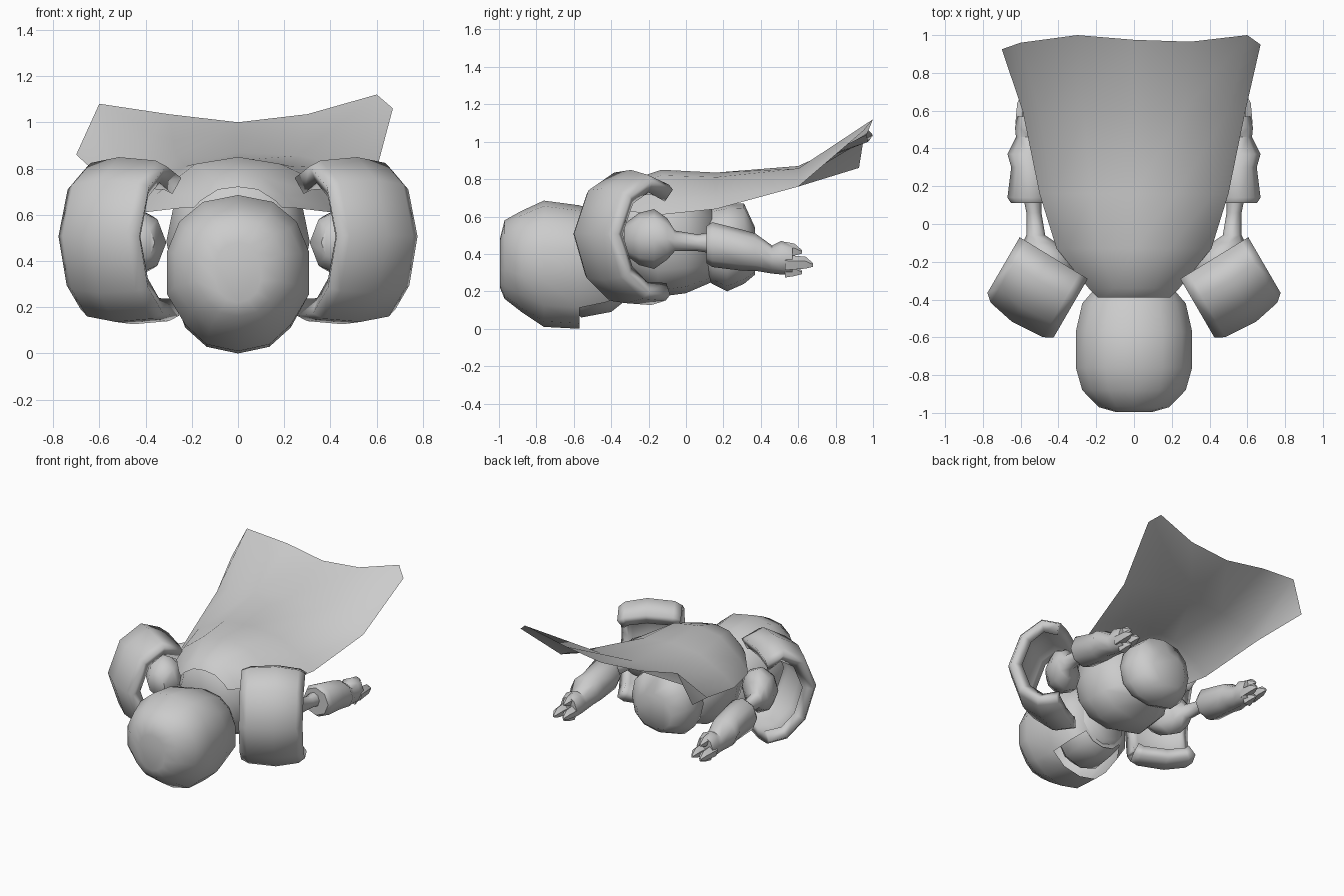
import bpy, bmesh
from math import sin, cos, pi, radians, copysign
from mathutils import Vector

if "Cube" in bpy.data.objects:
    bpy.data.objects.remove(bpy.data.objects["Cube"])

grey = bpy.data.materials.new("plain_grey")
grey.use_nodes = True
colour = (0.6, 0.6, 0.6, 1)
grey.diffuse_color = colour
grey.node_tree.nodes["Principled BSDF"].inputs["Base Color"].default_value = colour


def finish(name, bm, angle=50):
    """Turn a bmesh into a named, shaded object."""
    bmesh.ops.recalc_face_normals(bm, faces=bm.faces)
    mesh = bpy.data.meshes.new(name)
    bm.to_mesh(mesh)
    bm.free()
    mesh.materials.append(grey)
    obj = bpy.data.objects.new(name, mesh)
    bpy.context.collection.objects.link(obj)
    bpy.ops.object.select_all(action="DESELECT")
    obj.select_set(True)
    bpy.context.view_layer.objects.active = obj
    bpy.ops.object.shade_smooth_by_angle(angle=radians(angle))
    return obj


def skin(bm, rows, closed):
    """Bridge rows of points with quads."""
    verts = [[bm.verts.new(p) for p in row] for row in rows]
    for a, b in zip(verts, verts[1:]):
        n = len(a)
        for i in range(n if closed else n - 1):
            j = (i + 1) % n
            bm.faces.new((a[i], a[j], b[j], b[i]))
    return verts


def loft(rings, sides=10, side=1, square=1.0, caps=True):
    """Loft rings of (y, centre x, centre z, half width, half height)."""
    def power(v):
        return copysign(abs(v) ** square, v)
    bm = bmesh.new()
    rows = []
    for y, cx, cz, rx, rz in rings:
        turns = [2 * pi * i / sides for i in range(sides)]
        rows.append([(side * (cx + rx * power(sin(t))), y, cz + rz * power(cos(t)))
                     for t in turns])
    verts = skin(bm, rows, True)
    if caps:
        bm.faces.new(verts[0])
        bm.faces.new(verts[-1])
    return bm


def body_rings(table):
    """Convert (y, half width, bottom, top) into centred rings."""
    return [(y, 0, (lo + hi) / 2, w, (hi - lo) / 2) for y, w, lo, hi in table]


# Helmet: rounded shell with an opening low at the back
helmet = loft(body_rings([
    (-0.995, 0.1, 0.22, 0.48), (-0.97, 0.19, 0.16, 0.58), (-0.88, 0.28, 0.09, 0.63),
    (-0.76, 0.315, 0.01, 0.685), (-0.57, 0.315, 0.0, 0.66),
    (-0.42, 0.28, 0.05, 0.6), (-0.33, 0.2, 0.12, 0.55)]), 14, square=0.88)
for v in helmet.verts:
    if v.co.z < 0.25:
        v.co.x *= 0.9
opening = [f for f in helmet.faces if f.calc_center_median().z < 0.17
           and f.calc_center_median().y > -0.56]
bmesh.ops.delete(helmet, geom=opening, context="FACES")
finish("helmet", helmet, 60)

# Face recessed inside the helmet
finish("face", loft(body_rings([
    (-0.66, 0.1, 0.15, 0.4), (-0.56, 0.22, 0.06, 0.5),
    (-0.4, 0.22, 0.09, 0.5), (-0.3, 0.15, 0.17, 0.45)])), 60)

# Chest and hips
finish("chest", loft(body_rings([
    (-0.37, 0.2, 0.35, 0.73), (-0.29, 0.27, 0.25, 0.78), (-0.15, 0.31, 0.17, 0.8),
    (0.0, 0.3, 0.19, 0.79), (0.14, 0.2, 0.25, 0.68)]), 12, square=0.85), 60)
finish("hips", loft(body_rings([
    (0.1, 0.2, 0.28, 0.62), (0.14, 0.24, 0.24, 0.65), (0.22, 0.25, 0.2, 0.67),
    (0.31, 0.22, 0.24, 0.67), (0.37, 0.14, 0.29, 0.54)]), 12, square=0.85), 60)

# Cape: arched sheet that flares upward at the rear
cape_rows = [  # y, half width, centre z, edge z
    (-0.39, 0.19, 0.72, 0.63), (-0.34, 0.24, 0.78, 0.63), (-0.13, 0.41, 0.85, 0.61),
    (0.16, 0.5, 0.835, 0.64), (0.6, 0.59, 0.87, 0.76)]
columns = (-1, -0.85, -0.45, 0, 0.45, 0.85, 1)
cape = []
for y, w, mid, edge in cape_rows:
    cape.append([(w * u, y, mid + (edge - mid) * abs(u) ** 2.6) for u in columns])
cape.append([(-0.7, 0.925, 0.86), (-0.6, 0.96, 1.08), (-0.3, 1, 1.035), (0, 0.975, 1),
             (0.3, 0.965, 1.035), (0.6, 1, 1.12), (0.67, 0.95, 1.06)])
bm = bmesh.new()
skin(bm, cape, False)
finish("cape", bm, 60)

# Shoulder guard arc: distance forward and height, from top round to bottom
arc = [(0, 0.78), (0.14, 0.835), (0.3, 0.74), (0.39, 0.51),
       (0.31, 0.27), (0.17, 0.15), (0.02, 0.14)]
across = [(0, 0.93), (0.12, 1.0), (0.55, 1.04), (0.9, 0.97), (1, 0.88)]


def shoulder_guard(name, side):
    forward, outward = Vector((0.5, -0.86, 0)), Vector((0.36, 0.22, 0))
    start = Vector((0.245, -0.29, 0))
    rows = []
    for d, z in arc:
        row = []
        for t, swell in across:
            p = start + outward * t + forward * d * swell
            p.z = 0.48 + (z - 0.48) * swell
            row.append((p.x * side, p.y, p.z))
        rows.append(row)
    bm = bmesh.new()
    skin(bm, rows, False)
    obj = finish(name, bm, 55)
    # Thicken toward the shoulder
    solid = obj.modifiers.new("thickness", "SOLIDIFY")
    solid.thickness = 0.08
    normal = obj.data.polygons[len(obj.data.polygons) // 2].normal
    outside = normal.dot(Vector((forward.x * side, forward.y, 0))) > 0
    solid.offset = -1 if outside else 1


# Arms swept back, with heavy gauntlets and fingers
upper_arm = [(-0.33, 0.43, 0.48, 0.07, 0.08), (-0.25, 0.44, 0.48, 0.13, 0.14),
             (-0.17, 0.46, 0.48, 0.13, 0.16), (-0.1, 0.5, 0.48, 0.09, 0.11),
             (-0.06, 0.52, 0.47, 0.05, 0.055), (0.06, 0.53, 0.46, 0.04, 0.045),
             (0.16, 0.54, 0.46, 0.05, 0.06)]
gauntlet = [(0.11, 0.55, 0.45, 0.1, 0.1), (0.14, 0.555, 0.45, 0.115, 0.12),
            (0.3, 0.55, 0.42, 0.1, 0.11), (0.37, 0.56, 0.41, 0.11, 0.1),
            (0.46, 0.55, 0.37, 0.075, 0.075), (0.51, 0.55, 0.38, 0.08, 0.09),
            (0.57, 0.55, 0.37, 0.065, 0.08)]
fingers = [(0.55, 0.42, 0.62), (0.59, 0.35, 0.68), (0.52, 0.35, 0.67), (0.55, 0.31, 0.62)]

for side, word in ((1, "left"), (-1, "right")):
    shoulder_guard(word + "_shoulder_guard", side)
    finish(word + "_upper_arm", loft(upper_arm, 8, side), 60)
    finish(word + "_gauntlet", loft(gauntlet, 8, side), 50)
    for i, (x, z, tip) in enumerate(fingers):
        rings = [(0.53, x, z, 0.04, 0.045), (tip - 0.04, x, z, 0.03, 0.035),
                 (tip, x, z - 0.01, 0.008, 0.01)]
        finish(f"{word}_finger_{i + 1}", loft(rings, 5, side), 40)
